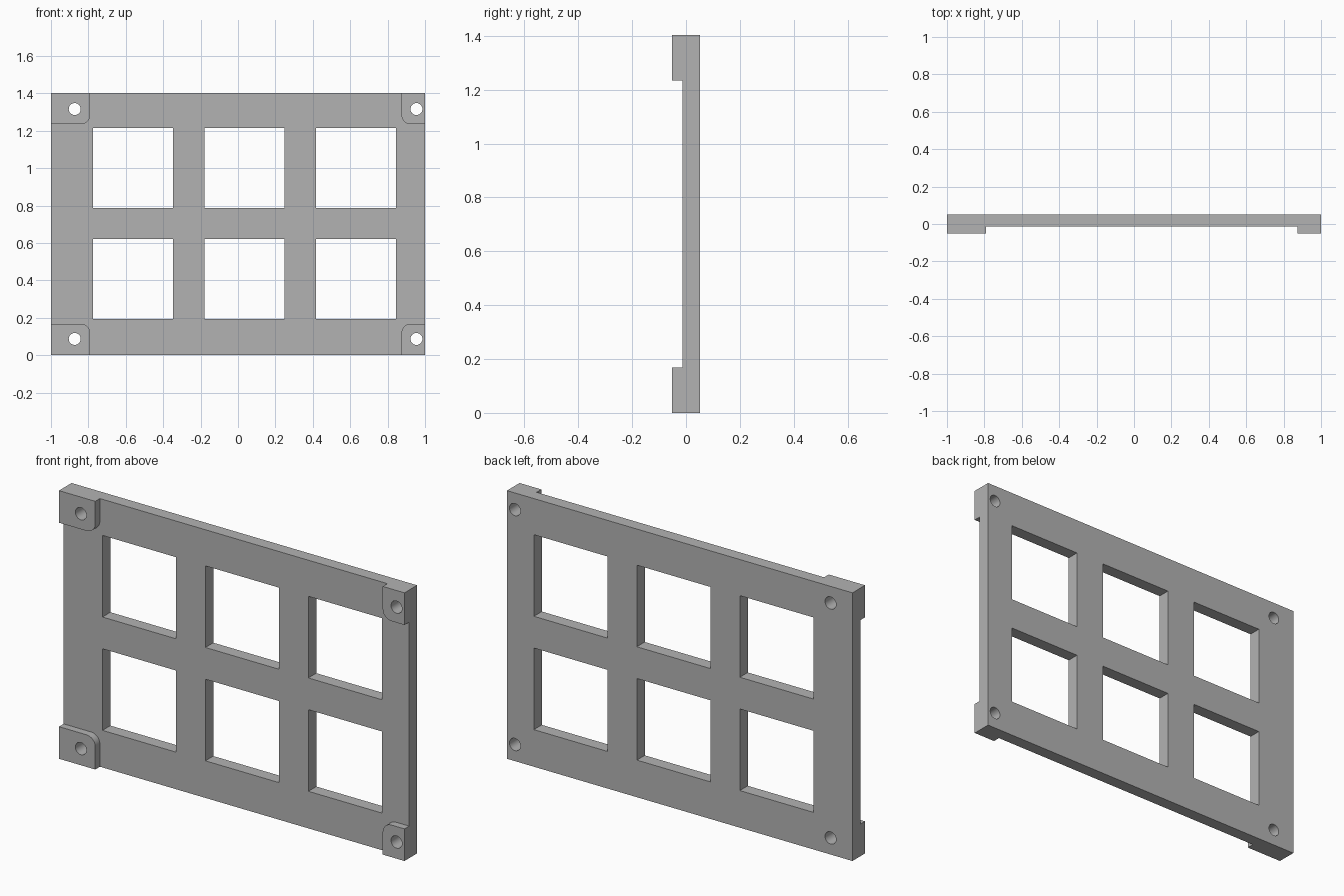
import bpy
import bmesh
from math import cos, sin, pi, radians
from mathutils import Matrix

cube = bpy.data.objects.get("Cube")
if cube:
    bpy.data.objects.remove(cube, do_unlink=True)

HEIGHT, BACK, STEP, FRONT = 1.403, 0.052, -0.0135, -0.052

grey = bpy.data.materials.new("plain grey")
grey.use_nodes = True
grey.diffuse_color = (0.45, 0.45, 0.45, 1)
grey.node_tree.nodes["Principled BSDF"].inputs["Base Color"].default_value = (0.45, 0.45, 0.45, 1)


def rect(x0, x1, z0, z1):
    return [(x0, z0), (x1, z0), (x1, z1), (x0, z1)]


def arc(cx, cz, r, start, end, steps):
    angles = [start + (end - start) * i / steps for i in range(steps + 1)]
    return [(cx + r * cos(a), cz + r * sin(a)) for a in angles]


def slab(name, outlines, y_front, y_back):
    """Extrude the first outline, with the others cut out as holes."""
    curve = bpy.data.curves.new(name, 'CURVE')
    curve.dimensions = '2D'
    curve.fill_mode = 'BOTH'
    curve.extrude = (y_back - y_front) / 2
    for points in outlines:
        spline = curve.splines.new('POLY')
        spline.points.add(len(points) - 1)
        for p, (x, z) in zip(spline.points, points):
            p.co = (x, z, 0, 1)
        spline.use_cyclic_u = True
    temp = bpy.data.objects.new(name + " outline", curve)
    bpy.context.collection.objects.link(temp)
    graph = bpy.context.evaluated_depsgraph_get()
    mesh = bpy.data.meshes.new_from_object(temp.evaluated_get(graph))
    bpy.data.objects.remove(temp, do_unlink=True)

    # Stand the slab upright and weld caps to walls
    mesh.transform(Matrix.Translation((0, (y_front + y_back) / 2, 0)) @ Matrix.Rotation(pi / 2, 4, 'X'))
    bm = bmesh.new()
    bm.from_mesh(mesh)
    bmesh.ops.remove_doubles(bm, verts=bm.verts, dist=1e-5)
    bmesh.ops.recalc_face_normals(bm, faces=bm.faces)
    bm.to_mesh(mesh)
    bm.free()
    mesh.materials.clear()
    mesh.materials.append(grey)
    obj = bpy.data.objects.new(name, mesh)
    bpy.context.collection.objects.link(obj)
    bpy.ops.object.select_all(action='DESELECT')
    obj.select_set(True)
    bpy.context.view_layer.objects.active = obj
    bpy.ops.object.shade_smooth_by_angle(angle=radians(30))
    return obj


# Mounting holes, one in each corner
def hole(x, z):
    return arc(x, z, 0.032, 0, 2 * pi, 32)[:-1]


hole_x = {"right": -0.873, "left": 0.954}
hole_z = {"lower": 0.087, "upper": HEIGHT - 0.087}
holes = [hole(x, z) for x in hole_x.values() for z in hole_z.values()]

# Plate with two rows of three windows
windows = [rect(x, x + 0.427, z, z + 0.427)
           for x in (-0.775, -0.179, 0.417) for z in (0.194, 0.787)]
slab("plate", [rect(-1, 1, 0, HEIGHT)] + windows + holes, STEP, BACK)

# Corner pads, rounded on the inner corner
R, PAD_HEIGHT = 0.05, 0.168
for side, sx, width in (("right", -1, 0.21), ("left", 1, 0.126)):
    for level, top in (("lower", False), ("upper", True)):
        inner = [(0, 0), (width, 0)] + arc(width - R, PAD_HEIGHT - R, R, 0, pi / 2, 10) + [(0, PAD_HEIGHT)]
        outline = [(sx * (1 - x), HEIGHT - z if top else z) for x, z in inner]
        slab(f"{level}_{side}_pad", [outline, hole(hole_x[side], hole_z[level])], FRONT, STEP)
